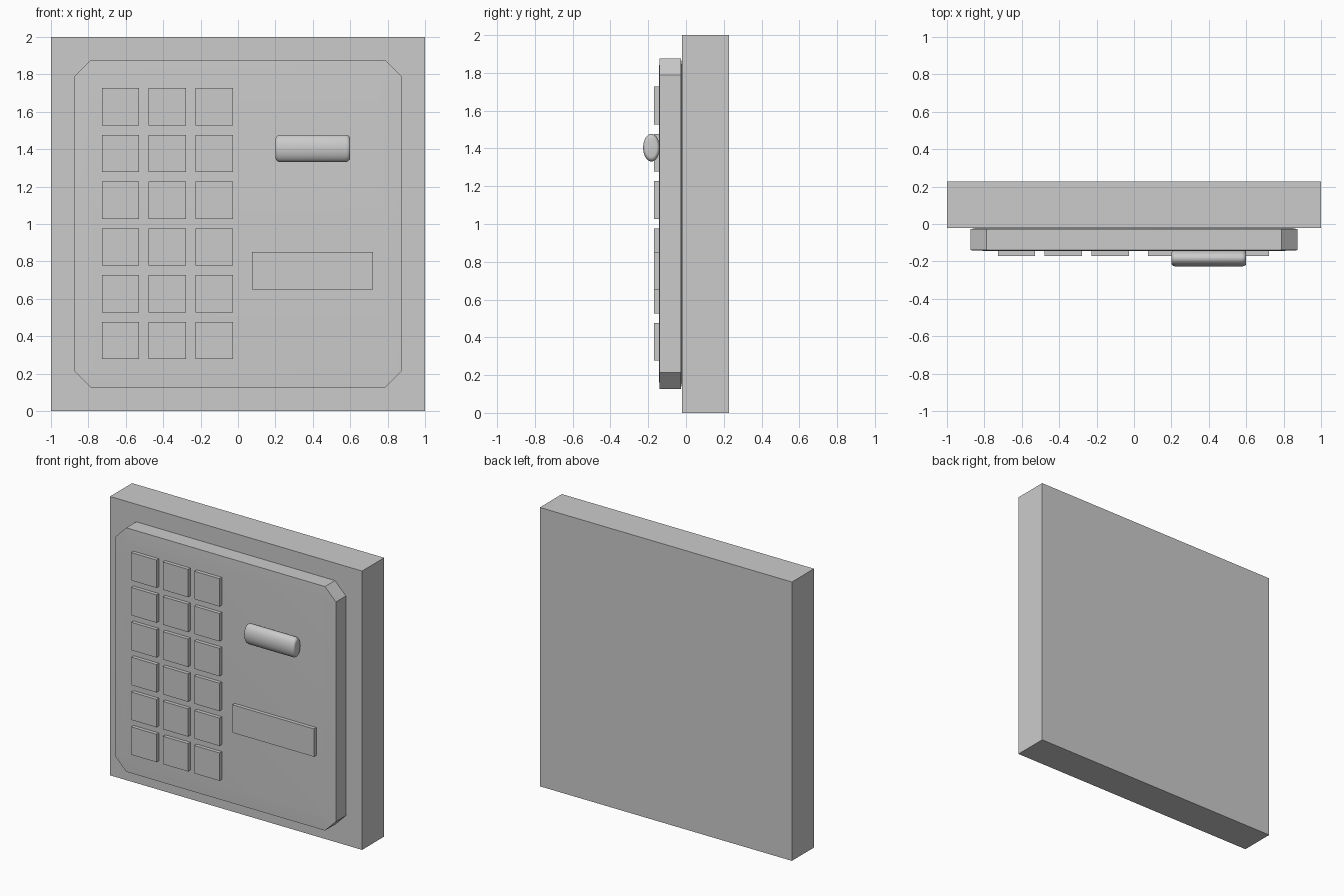
import bpy, bmesh, math

if "Cube" in bpy.data.objects:
    bpy.data.objects.remove(bpy.data.objects["Cube"], do_unlink=True)

GREY = (0.6, 0.6, 0.6, 1)
mat = bpy.data.materials.new("plain_grey")
mat.use_nodes = True
mat.diffuse_color = GREY
mat.node_tree.nodes["Principled BSDF"].inputs["Base Color"].default_value = GREY


def finish(name, bm, smooth=None):
    bmesh.ops.recalc_face_normals(bm, faces=bm.faces[:])
    mesh = bpy.data.meshes.new(name)
    bm.to_mesh(mesh)
    bm.free()
    mesh.materials.append(mat)
    obj = bpy.data.objects.new(name, mesh)
    bpy.context.collection.objects.link(obj)
    if smooth:
        bpy.ops.object.select_all(action="DESELECT")
        obj.select_set(True)
        bpy.context.view_layer.objects.active = obj
        bpy.ops.object.shade_smooth_by_angle(angle=math.radians(smooth))
    return obj


def box(name, x, y, z):
    """Box from three (low, high) ranges."""
    bm = bmesh.new()
    bmesh.ops.create_cube(bm, size=1)
    for v in bm.verts:
        v.co = [low + (c + 0.5) * (high - low) for c, (low, high) in zip(v.co, (x, y, z))]
    return finish(name, bm)


def loft(name, rings, smooth):
    """Skin closed rings of points and cap both ends."""
    bm = bmesh.new()
    loops = [[bm.verts.new(p) for p in ring] for ring in rings]
    n = len(loops[0])
    for a, b in zip(loops, loops[1:]):
        for i in range(n):
            j = (i + 1) % n
            bm.faces.new((a[i], a[j], b[j], b[i]))
    bm.faces.new(loops[0])
    bm.faces.new(loops[-1])
    return finish(name, bm, smooth)


def octagon(half, cut, y):
    inner = half - cut
    pts = [(half, inner), (inner, half), (-inner, half), (-half, inner)]
    pts += [(-x, -z) for x, z in pts]
    return [(x, y, z + 1.002) for x, z in pts]


# Wall plate
box("back_plate", (-1, 1), (-0.022, 0.228), (0, 2))

# Raised panel with clipped corners and a faintly domed face
loft("front_panel", [octagon(0.83, 0.06, -0.02), octagon(0.875, 0.087, -0.027),
                     octagon(0.875, 0.087, -0.140), octagon(0.79, 0.03, -0.144)], 30)

# Keypad
for row in range(6):
    for col in range(3):
        x, z = -0.728 + 0.25 * col, 0.277 + 0.25 * row
        box(f"key_{row + 1}_{col + 1}", (x, x + 0.2), (-0.17, -0.13), (z, z + 0.2))

# Label block
box("label_block", (0.074, 0.722), (-0.17, -0.13), (0.65, 0.85))

# Oval handle bar with rounded ends
def oval(x, inset):
    turns = [2 * math.pi * i / 32 for i in range(32)]
    return [(x, -0.183 + (0.044 - inset * 0.6) * math.cos(t),
             1.404 + (0.073 - inset) * math.sin(t)) for t in turns]

R = 0.025
arc = [(R * (1 - math.sin(a)), R * (1 - math.cos(a)))
       for a in (math.pi / 2 * k / 5 for k in range(5, -1, -1))]
ends = [(0.2 + d, i) for d, i in arc]
ends += [(0.6 - d, i) for d, i in reversed(arc)]
loft("handle_bar", [oval(x, i) for x, i in ends], 40)
